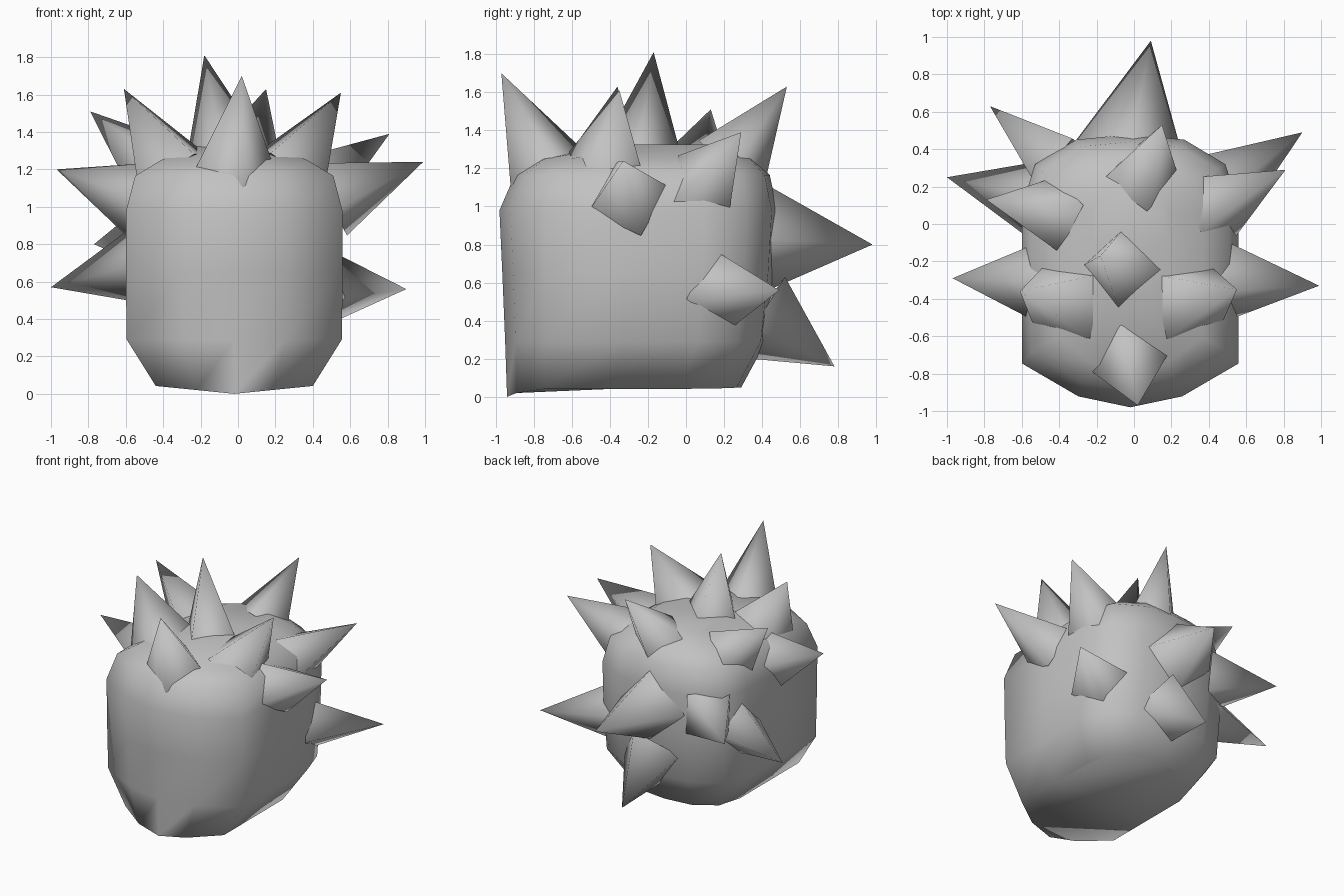
import bpy, bmesh
from math import radians
from mathutils import Vector, Quaternion

cube = bpy.data.objects.get("Cube")
if cube:
    bpy.data.objects.remove(cube, do_unlink=True)

grey = bpy.data.materials.new("plain grey")
grey.use_nodes = True
colour = (0.54, 0.54, 0.54, 1)
grey.diffuse_color = colour
grey.node_tree.nodes["Principled BSDF"].inputs["Base Color"].default_value = colour


def add_object(name, bm, angle):
    """Turn a bmesh into a smooth-shaded grey object."""
    bmesh.ops.recalc_face_normals(bm, faces=bm.faces)
    mesh = bpy.data.meshes.new(name)
    bm.to_mesh(mesh)
    bm.free()
    mesh.materials.append(grey)
    obj = bpy.data.objects.new(name, mesh)
    bpy.context.collection.objects.link(obj)
    bpy.ops.object.select_all(action='DESELECT')
    obj.select_set(True)
    bpy.context.view_layer.objects.active = obj
    bpy.ops.object.shade_smooth_by_angle(angle=radians(angle))
    return obj


# Head: one half outline (side, depth from front 0 to back 1), mirrored and lofted upwards
half = [(0, 0), (0.48, 0.04), (1, 0.16), (1, 0.45), (1, 0.74), (0.88, 0.89), (0.5, 0.98), (0, 1)]
outline = half + [(-s, d) for s, d in half[-2:0:-1]]
# height, half width, front, back
levels = [(0, 0.42, -0.94, 0.29), (0.29, 0.575, -0.95, 0.42), (0.65, 0.58, -0.965, 0.46),
          (0.98, 0.578, -0.98, 0.48), (1.165, 0.53, -0.9, 0.44), (1.25, 0.39, -0.79, 0.36),
          (1.325, 0.2, -0.35, 0.22)]
bm = bmesh.new()
rings = []
for z, width, front, back in levels:
    ring = []
    for side, depth in outline:
        x, y = side * width, front + depth * (back - front)
        lift = max(0.1 * abs(x), 0.04 * (y - front)) if z == 0 else 0
        ring.append(bm.verts.new((x - 0.02, y, z + lift)))
    rings.append(ring)
count = len(outline)
for low, high in zip(rings, rings[1:]):
    for i in range(count):
        j = (i + 1) % count
        bm.faces.new((low[i], low[j], high[j], high[i]))
bm.faces.new(rings[0])
bm.faces.new(rings[-1])
add_object("head", bm, 80)

# Spikes: name, tip, centre of base, radius, twist
spikes = [
    ("crown", (-0.18, -0.17, 1.81), (-0.06, -0.24, 1.24), 0.23, 27),
    ("forehead", (0.02, -0.97, 1.7), (-0.02, -0.73, 1.2), 0.22, 5),
    ("front_left", (0.55, -0.35, 1.61), (0.28, -0.41, 1.19), 0.25, 45),
    ("front_right", (-0.61, -0.36, 1.63), (-0.35, -0.41, 1.19), 0.25, 45),
    ("temple_left", (0.99, -0.33, 1.24), (0.5, -0.3, 1.04), 0.22, 18),
    ("temple_right", (-0.97, -0.29, 1.2), (-0.5, -0.31, 1.03), 0.22, 0),
    ("upper_left", (0.81, 0.29, 1.39), (0.41, 0.09, 1.1), 0.22, 25),
    ("upper_right", (-0.79, 0.13, 1.51), (-0.41, 0.05, 1.18), 0.21, 22),
    ("upper_back", (0.15, 0.53, 1.63), (0.04, 0.24, 1.23), 0.21, 25),
    ("lower_left", (0.9, 0.49, 0.56), (0.45, 0.18, 0.56), 0.22, 12),
    ("lower_right", (-1, 0.25, 0.57), (-0.5, 0.13, 0.69), 0.22, 0),
    ("rear_right", (-0.77, 0.63, 0.8), (-0.42, 0.33, 0.84), 0.22, 45),
    ("rear", (0.09, 0.98, 0.8), (-0.02, 0.4, 0.83), 0.29, 0),
    ("lower_rear", (0, 0.78, 0.16), (0.02, 0.38, 0.42), 0.26, 15),
]
for name, tip, base, radius, twist in spikes:
    tip, base = Vector(tip), Vector(base)
    axis = tip - base
    bm = bmesh.new()
    bmesh.ops.create_cone(bm, cap_ends=True, segments=4, radius1=radius,
                          radius2=0, depth=axis.length)
    bmesh.ops.remove_doubles(bm, verts=bm.verts, dist=0.001)
    spike = add_object(name + "_spike", bm, 100)
    spike.rotation_mode = 'QUATERNION'
    spin = Quaternion((0, 0, 1), radians(twist))
    spike.rotation_quaternion = axis.to_track_quat('Z', 'Y') @ spin
    spike.location = (tip + base) / 2
